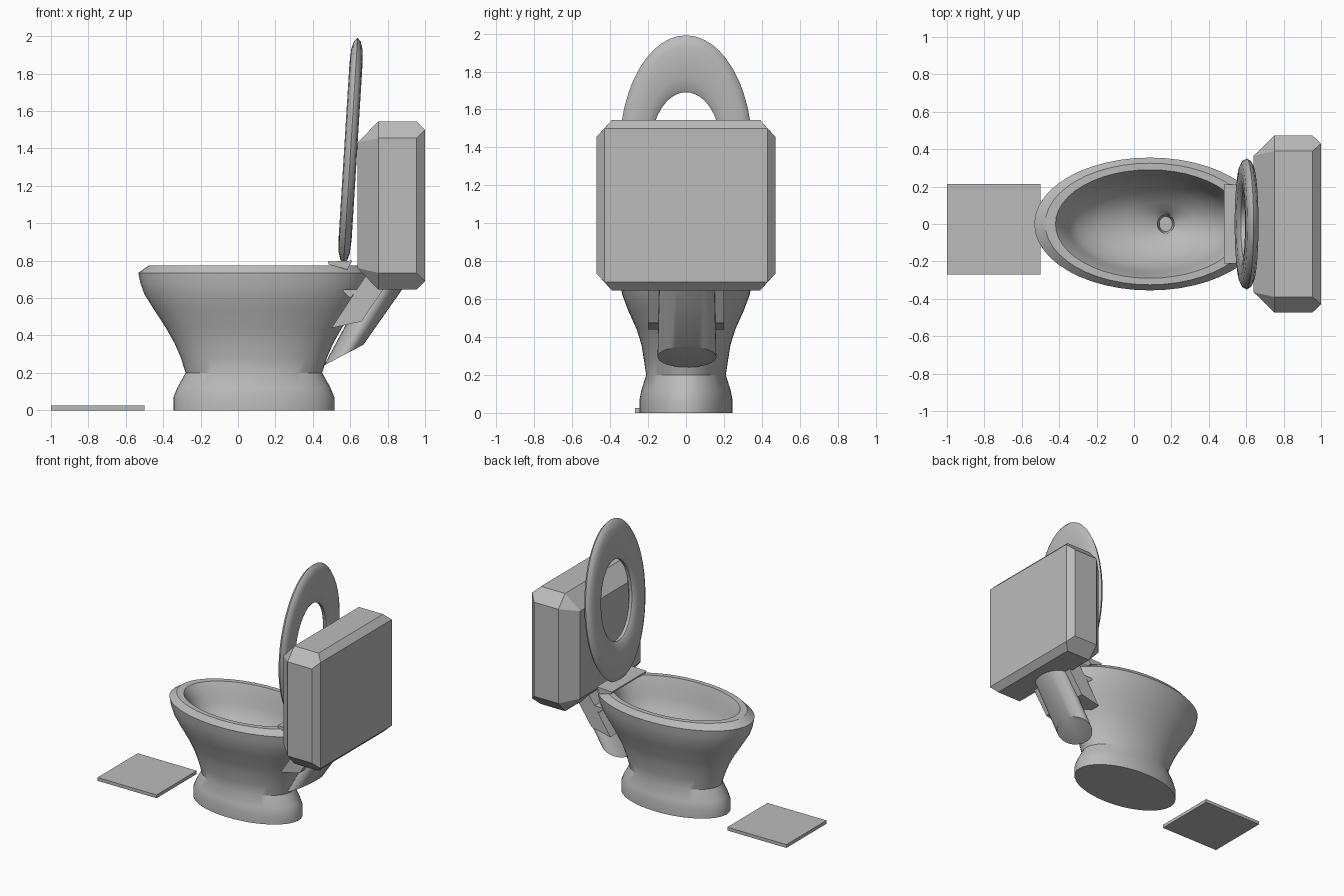
import bpy, bmesh, math
from mathutils import Vector

cube = bpy.data.objects.get("Cube")
if cube:
    bpy.data.objects.remove(cube, do_unlink=True)

ceramic = bpy.data.materials.new("grey_ceramic")
ceramic.use_nodes = True
GREY = (0.5, 0.5, 0.5, 1)
ceramic.diffuse_color = GREY
for node in ceramic.node_tree.nodes:
    if node.type == 'BSDF_PRINCIPLED':
        node.inputs["Base Color"].default_value = GREY


def finish(name, bm, smooth=None):
    bmesh.ops.recalc_face_normals(bm, faces=bm.faces)
    mesh = bpy.data.meshes.new(name)
    bm.to_mesh(mesh)
    bm.free()
    obj = bpy.data.objects.new(name, mesh)
    bpy.context.collection.objects.link(obj)
    mesh.materials.append(ceramic)
    if smooth:
        bpy.ops.object.select_all(action='DESELECT')
        obj.select_set(True)
        bpy.context.view_layer.objects.active = obj
        bpy.ops.object.shade_smooth_by_angle(angle=math.radians(smooth))
    return obj


def ellipse(centre, u, v, n=48):
    c, u, v = Vector(centre), Vector(u), Vector(v)
    angles = [2 * math.pi * i / n for i in range(n)]
    return [c + u * math.cos(a) + v * math.sin(a) for a in angles]


def loft(name, rings, closed=False, smooth=30):
    """Skin a list of rings; either cap both ends or join the last to the first."""
    bm = bmesh.new()
    loops = [[bm.verts.new(p) for p in ring] for ring in rings]
    n = len(loops[0])
    pairs = list(zip(loops, loops[1:]))
    if closed:
        pairs.append((loops[-1], loops[0]))
    for a, b in pairs:
        for i in range(n):
            j = (i + 1) % n
            bm.faces.new((a[i], a[j], b[j], b[i]))
    if not closed:
        bm.faces.new(loops[0])
        bm.faces.new(loops[-1])
    return finish(name, bm, smooth)


def prism(name, outline, y0, y1):
    """Extrude an x-z outline along y."""
    return loft(name, [[(x, y, z) for x, z in outline] for y in (y0, y1)], smooth=None)


# Pedestal and bowl: centre x, half length, half width, height
body = [
    (.085, .43, .245, 0), (.085, .43, .245, .07), (.085, .41, .235, .12),
    (.085, .365, .21, .2),
    (.085, .39, .222, .28), (.085, .425, .235, .36), (.085, .47, .26, .44),
    (.085, .535, .305, .54), (.085, .585, .335, .62), (.085, .607, .348, .68),
    (.085, .618, .355, .735),
    (.085, .56, .325, .775), (.085, .505, .29, .775),
    (.09, .46, .265, .7),
    (.09, .44, .252, .63), (.095, .4, .228, .56), (.11, .31, .178, .48),
    (.135, .19, .115, .42), (.16, .09, .07, .385), (.17, .045, .05, .36),
    (.17, .035, .04, .3),
]
loft("bowl", [ellipse((c, 0, z), (rx, 0, 0), (0, ry, 0)) for c, rx, ry, z in body])

# Raised seat: a rounded band swept between the hole and the outer oval
lean = Vector((.062, 0, 1)).normalized()
side = Vector((lean.z, 0, -lean.x))
centre = Vector((.602, 0, 1.387))
half = [(0, .012), (.06, .022), (.25, .032), (.55, .035), (.8, .03), (.94, .018), (1, 0)]
section = half + [(t, -h) for t, h in reversed(half[:-1])]
seat = [ellipse(centre + side * h, lean * (.305 + .3 * t), (0, .187 + .163 * t, 0))
        for t, h in section]
loft("seat", seat, closed=True, smooth=40)

# Hinge bar under the seat
prism("seat_hinge", [(.48, .795), (.485, .78), (.585, .752), (.61, .8)], -.21, .21)

# Tank: convex hull of its six flat sides, leaving chamfers between them
bm = bmesh.new()
corners = []
for s in (-1, 1):
    corners += [(.64, s * .365, z) for z in (.76, 1.43)]
    corners += [(1, s * .43, z) for z in (.69, 1.5)]
    for x in (.75, .955):
        corners += [(x, s * .39, z) for z in (.645, 1.545)]
        corners += [(x, s * .472, z) for z in (.735, 1.455)]
for p in corners:
    bm.verts.new(p)
bmesh.ops.convex_hull(bm, input=bm.verts)
bmesh.ops.dissolve_limit(bm, angle_limit=.01, verts=bm.verts, edges=bm.edges)
finish("tank", bm)

# Pipe and supports joining tank and bowl
loft("waste_pipe", [ellipse((.565, .005, .295), (.105, 0, .055), (0, .155, 0), 32),
                    ellipse((.81, .005, .7), (.105, 0, 0), (0, .145, 0), 32)])
prism("tank_support", [(.5, .44), (.66, .475), (.8, .68), (.69, .73)], -.2, .2)
prism("support_wedge", [(.55, .645), (.64, .645), (.6, .6)], -.2, .2)

# Flat mat on the floor
prism("floor_mat", [(-1, 0), (-.5, 0), (-.5, .025), (-1, .025)], -.27, .215)
